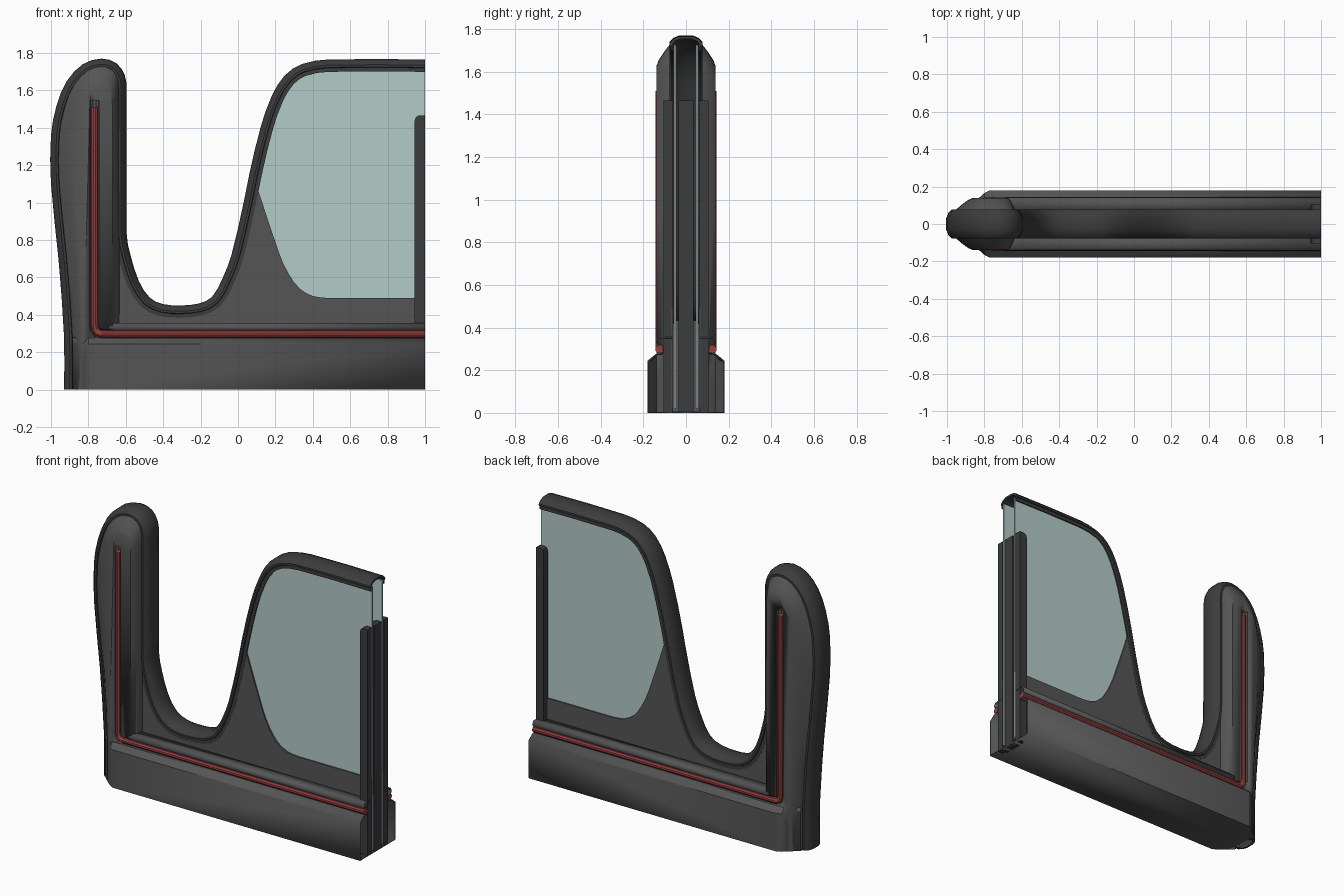
import bpy, bmesh, math
from mathutils import Vector

if "Cube" in bpy.data.objects:
    bpy.data.objects.remove(bpy.data.objects["Cube"])


def material(name, col):
    m = bpy.data.materials.new(name)
    m.diffuse_color = col
    m.use_nodes = True
    m.node_tree.nodes["Principled BSDF"].inputs["Base Color"].default_value = m.diffuse_color
    return m


BODY = material("body_grey", (0.09, 0.09, 0.09, 1))
DARK = material("dark_rubber", (0.045, 0.045, 0.045, 1))
RED = material("red_trim", (0.32, 0.05, 0.05, 1))
GLASS = material("tinted_glass", (0.45, 0.6, 0.58, 0.4))


def finish(name, verts, faces, mat, mirror=False, angle=35):
    me = bpy.data.meshes.new(name)
    me.from_pydata(verts, [], faces)
    bm = bmesh.new()
    bm.from_mesh(me)
    bmesh.ops.recalc_face_normals(bm, faces=bm.faces)
    bm.to_mesh(me)
    bm.free()
    ob = bpy.data.objects.new(name, me)
    bpy.context.collection.objects.link(ob)
    me.materials.append(mat)
    bpy.ops.object.select_all(action='DESELECT')
    ob.select_set(True)
    bpy.context.view_layer.objects.active = ob
    bpy.ops.object.shade_smooth_by_angle(angle=math.radians(angle))
    if mirror:
        mod = ob.modifiers.new("both_sides", 'MIRROR')
        mod.use_axis = (False, True, False)
    return ob


def loft(name, rings, mat, closed=True, caps=True, **kw):
    n = len(rings[0])
    verts = [v for r in rings for v in r]
    faces = []
    for i in range(len(rings) - 1):
        for j in range(n if closed else n - 1):
            k = (j + 1) % n
            faces.append((i * n + j, i * n + k, (i + 1) * n + k, (i + 1) * n + j))
    if caps:
        faces += [tuple(range(n)), tuple(range((len(rings) - 1) * n, len(rings) * n))]
    return finish(name, verts, faces, mat, **kw)


def plate(name, pts, y0, y1, mat, **kw):
    return loft(name, [[(x, y, z) for x, z in pts] for y in (y0, y1)], mat, **kw)


def smooth_path(pts, sub=3):
    p = [Vector(a) for a in pts]
    out = []
    for i in range(len(p) - 1):
        a, b, c, d = p[max(i - 1, 0)], p[i], p[i + 1], p[min(i + 2, len(p) - 1)]
        for s in range(sub):
            t = s / sub
            # tangents limited by segment length so long straights stay straight
            seg = (c - b).length
            m1 = (c - a).normalized() * seg
            m2 = (d - b).normalized() * seg
            out.append(b * (2*t**3 - 3*t**2 + 1) + m1 * (t**3 - 2*t**2 + t)
                       + c * (3*t**2 - 2*t**3) + m2 * (t**3 - t**2))
    return out + [p[-1]]


def offset(path, n, i):
    """Point i of the path moved n to the right of travel, mitred."""
    d1 = (path[i] - path[i - 1]).normalized() if i else (path[1] - path[0]).normalized()
    d2 = (path[i + 1] - path[i]).normalized() if i < len(path) - 1 else d1
    d = (d1 + d2).normalized()
    return path[i] + Vector((d.y, -d.x)) * n / max(d.dot(d1), 0.5)


def sweep(name, path, profile, mat, **kw):
    rings = []
    for i in range(len(path)):
        ring = []
        for n, y in profile:
            q = offset(path, n, i)
            ring.append((q.x, y, q.y))
        rings.append(ring)
    return loft(name, rings, mat, **kw)


# Continuous edge rim: hollow rounded channel along the whole upper outline
rim_pts = [(-.93, 0), (-.93, .28), (-.96, .7), (-1, 1.1), (-1, 1.36), (-.97, 1.52),
           (-.915, 1.65), (-.83, 1.74), (-.73, 1.77), (-.65, 1.745), (-.605, 1.68),
           (-.595, 1.6), (-.595, .83), (-.575, .72), (-.53, .58), (-.47, .49),
           (-.40, .457), (-.31, .45), (-.21, .46), (-.14, .495), (-.085, .59),
           (-.035, .72), (.03, 1.0), (.06, 1.15), (.12, 1.4), (.18, 1.57),
           (.25, 1.68), (.34, 1.74), (.48, 1.765), (1, 1.765)]
rim_path = smooth_path(rim_pts, 2)
half = [(.066, .07), (.045, .07), (.042, .077), (.03, .077), (.012, .06), (0, .03)]
inner = [(.012, .025), (.022, .05), (.035, .062), (.066, .062)]
profile = half + [(n, -y) for n, y in reversed(half)] \
    + [(n, -y) for n, y in reversed(inner)] + inner
sweep("edge_rim", rim_path, profile, DARK)

# Tall end post: outline lofted to a smaller raised face on both sides
outer = smooth_path([(-.885, 0), (-.885, .28), (-.915, .7), (-.955, 1.1), (-.955, 1.36),
                     (-.925, 1.51), (-.88, 1.63), (-.81, 1.71), (-.73, 1.735),
                     (-.67, 1.715), (-.64, 1.66), (-.635, 1.58), (-.635, .3), (-.635, 0)], 2)
face = smooth_path([(-.83, 0), (-.83, .28), (-.845, .7), (-.86, 1.1), (-.86, 1.35),
                    (-.85, 1.46), (-.83, 1.55), (-.79, 1.61), (-.74, 1.625),
                    (-.70, 1.61), (-.68, 1.58), (-.672, 1.52), (-.672, .3), (-.672, 0)], 2)
steps = [(0, .07), (.4, .104), (.75, .129), (1, .139)]
steps = [(t, -y) for t, y in reversed(steps)] + steps
post = loft("end_post", [[(*(a.lerp(b, t)),) for a, b in zip(outer, face)] and
                         [(a.lerp(b, t).x, y, a.lerp(b, t).y) for a, b in zip(outer, face)]
                         for t, y in steps], BODY)

# Red L-shaped trim strip, sitting in a channel cut into the post
strip = [Vector(p) for p in ((-.767, 1.51), (-.767, .345), (-.762, .322), (-.75, .305),
                             (-.727, .298), (1, .298))]


def circle(r, y, n=10):
    return [(r * math.cos(k * math.tau / n), y + r * math.sin(k * math.tau / n)) for k in range(n)]


sweep("red_trim_strip", strip, circle(.019, .125), RED, mirror=True)
cut_path = [Vector((-.767, 1.545))] + strip[1:-1] + [Vector((-.5, .298))]
cutter = sweep("channel_cutter", cut_path, circle(.026, .134), BODY, mirror=True)
cutter.hide_render = True
cutter.hide_viewport = True
mod = post.modifiers.new("channel", 'BOOLEAN')
mod.operation = 'DIFFERENCE'
mod.solver = 'EXACT'
mod.object = cutter

# Base skirt: hollow tray with tapered front end, open at x = 1
skirt = [(0, 0), (.18, 0), (.18, .245), (.142, .276), (.11, .278)]
stations = [(-.885, .09), (-.80, .165), (-.77, .18), (1, .18)]
base = loft("base_skirt", [[(x, min(y, cap), z) for y, z in skirt] for x, cap in stations],
            BODY, closed=False, caps=False, mirror=True, angle=25)

# Ledge above the skirt carrying the red strip
ledge = [(.115, .276), (.112, .285), (.112, .312), (.136, .318), (.141, .33),
         (.139, .343), (.13, .355), (.065, .355)]
rail = loft("trim_ledge", [[(x, y, z) for y, z in ledge] for x in (-.69, 1)],
            BODY, closed=False, caps=False, mirror=True)
for ob in (base, rail):
    mod = ob.modifiers.new("sheet", 'SOLIDIFY')
    mod.thickness = .006
    mod.offset = -1

# Infill panels below the sweeping rim, cut away along the window curve
inset = [offset(rim_path, .04, i) for i in range(len(rim_path))]
low = [tuple(p) for p in inset[24:] if p.x < .09 and p.y < 1.05]
window = [tuple(p) for p in smooth_path([(.11, 1.06), (.22, .73), (.27, .62), (.33, .54),
                                         (.40, .5), (.48, .49)], 2)]
plate("infill_panel", low + window + [(1, .49), (1, .03), (-.64, .03)],
      .06, .069, BODY, mirror=True)

# Two window panes running down between the end bars
top = [tuple(p) for p in inset[40:] if p.y > 1.05]
plate("window_pane", top + [(1, .02), (.09, .02), (.09, 1.05)], .046, .056, GLASS, mirror=True)

# Vertical end bars holding the panes
bar = [(1, 0), (1, 1.465), (.965, 1.465), (.952, 1.458), (.945, 1.44), (.945, 0)]
plate("outer_end_bar", bar, .062, .105, DARK, mirror=True)
plate("middle_end_bar", bar, -.036, .036, DARK)
